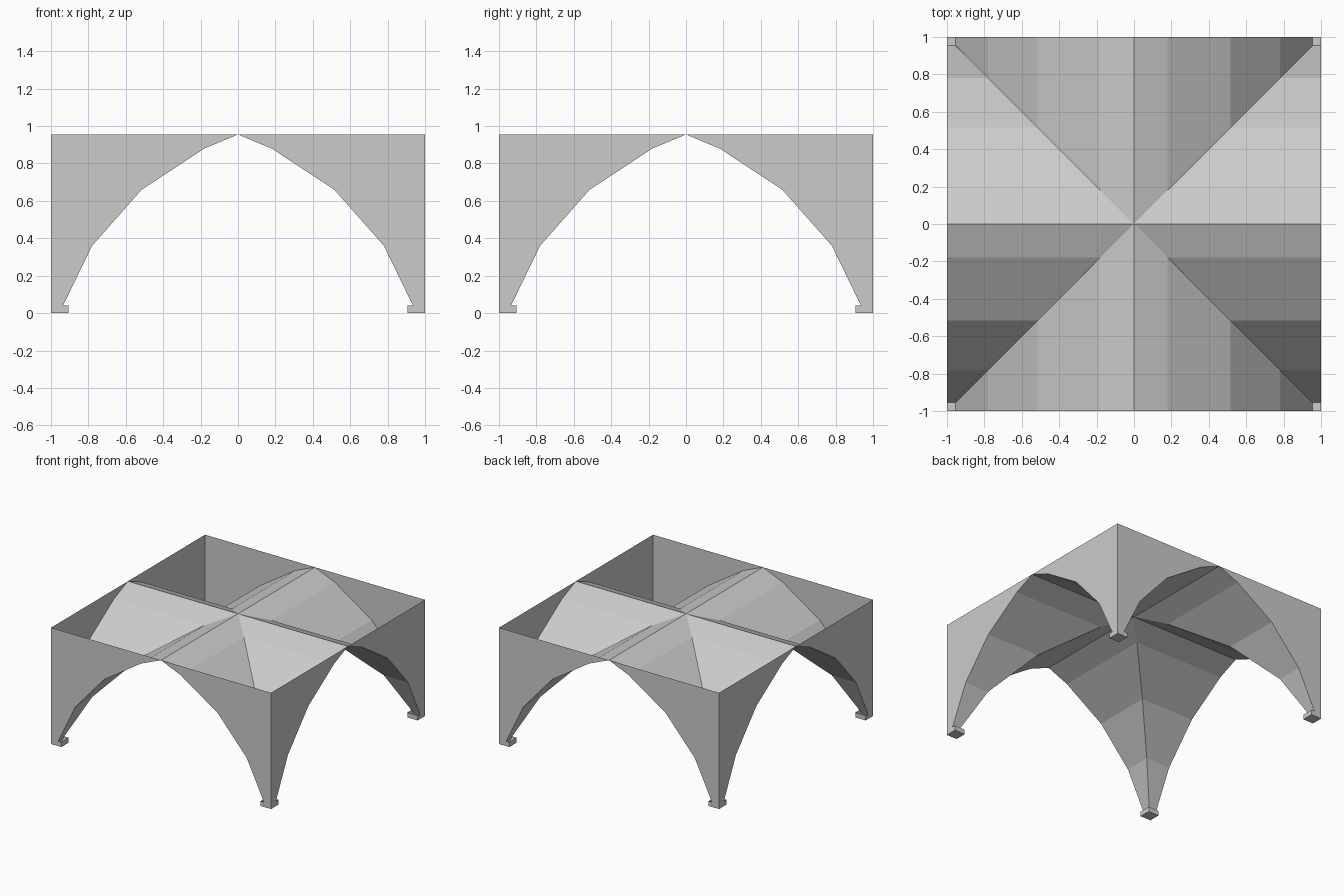
import bpy
import bmesh
from math import radians
from mathutils import Matrix, Vector

cube = bpy.data.objects.get("Cube")
if cube:
    bpy.data.objects.remove(cube, do_unlink=True)

stone = bpy.data.materials.new("pale_grey_stone")
stone.use_nodes = True
stone.diffuse_color = (0.6, 0.6, 0.6, 1)
bsdf = stone.node_tree.nodes["Principled BSDF"]
bsdf.inputs["Base Color"].default_value = stone.diffuse_color
bsdf.inputs["Roughness"].default_value = 0.8

TOP = 0.955
FOOT_H, FOOT_W = 0.04, 0.095
# Half arch, from the crown to the springing point
ARCH = [(0, TOP), (0.18, 0.88), (0.515, 0.66), (0.78, 0.36), (0.955, 0)]


def add_face(bm, points, normal):
    """Add a face whose normal points towards the given direction."""
    face = bm.faces.new([bm.verts.new(p) for p in points])
    face.normal_update()
    if face.normal.dot(Vector(normal)) < 0:
        face.normal_flip()


def finish(name, bm):
    bmesh.ops.remove_doubles(bm, verts=bm.verts, dist=0.0001)
    mesh = bpy.data.meshes.new(name)
    bm.to_mesh(mesh)
    bm.free()
    mesh.materials.append(stone)
    obj = bpy.data.objects.new(name, mesh)
    bpy.context.collection.objects.link(obj)
    return obj


def turned(bm, quarter):
    bm.transform(Matrix.Rotation(radians(90 * quarter), 4, "Z"))
    return bm


sides = ["front", "left", "back", "right"]
for quarter, side in enumerate(sides):
    web = bmesh.new()
    wall = bmesh.new()
    for s in (-1, 1):
        for (x0, z0), (x1, z1) in zip(ARCH, ARCH[1:]):
            # Vault web: arch strip from the outer edge in to the diagonal groin
            inner = [(s * x0, -x0, z0), (s * x1, -x1, z1)]
            add_face(web, inner + [(s * x1, -1, z1), (s * x0, -1, z0)], (0, 0, 1))
            # Spandrel wall above the arch
            crown = [(s * x0, -1, TOP)] if x0 else []
            add_face(wall, [(s * x0, -1, z0), (s * x1, -1, z1), (s * x1, -1, TOP)] + crown,
                     (0, -1, 0))
        # Corner strip of the wall down to the foot
        x = ARCH[-1][0]
        add_face(wall, [(s * x, -1, 0), (s, -1, 0), (s, -1, TOP), (s * x, -1, TOP)],
                 (0, -1, 0))
    finish(f"{side}_vault_web", turned(web, quarter))
    finish(f"{side}_spandrel_wall", turned(wall, quarter))

# Square footings with open tops under each corner
corners = ["front_left", "back_left", "back_right", "front_right"]
for quarter, corner in enumerate(corners):
    foot = bmesh.new()
    c = 1 - FOOT_W / 2
    place = Matrix.Translation((c, -c, FOOT_H / 2)) @ Matrix.Diagonal((FOOT_W, FOOT_W, FOOT_H, 1))
    bmesh.ops.create_cube(foot, size=1, matrix=place)
    foot.normal_update()
    lid = [f for f in foot.faces if f.normal.z > 0.9]
    bmesh.ops.delete(foot, geom=lid, context="FACES")
    finish(f"{corner}_foot", turned(foot, quarter))
